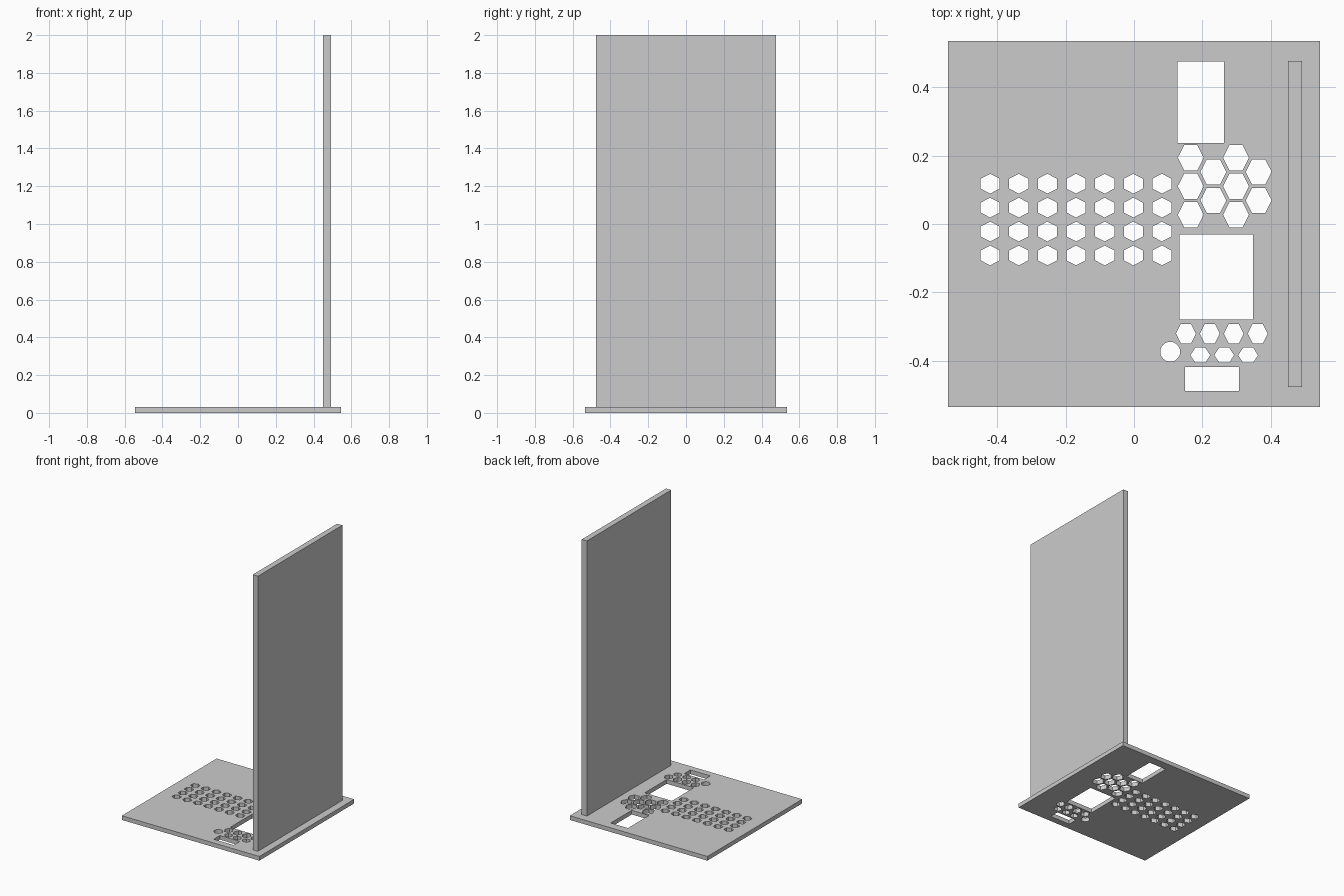
import bpy
import math

if "Cube" in bpy.data.objects:
    bpy.data.objects.remove(bpy.data.objects["Cube"])

BASE_T = 0.03  # base plate thickness

grey = bpy.data.materials.new("plain grey")
grey.diffuse_color = (0.6, 0.6, 0.6, 1)
grey.use_nodes = True
grey.node_tree.nodes["Principled BSDF"].inputs["Base Color"].default_value = grey.diffuse_color


def rect(x0, x1, y0, y1):
    return [(x0, y0), (x1, y0), (x1, y1), (x0, y1)]


def hexagon(x, y, w, h, pointed=False):
    """Hexagon with half width w and half height h, a point up or a flat up."""
    if pointed:
        return [(x, y + h), (x - w, y + h / 2), (x - w, y - h / 2),
                (x, y - h), (x + w, y - h / 2), (x + w, y + h / 2)]
    return [(x + w, y), (x + w / 2, y + h), (x - w / 2, y + h),
            (x - w, y), (x - w / 2, y - h), (x + w / 2, y - h)]


def circle(x, y, r, n=32):
    return [(x + r * math.cos(2 * math.pi * i / n),
             y + r * math.sin(2 * math.pi * i / n)) for i in range(n)]


def plate(name, outlines, thickness):
    """Flat plate standing on z = 0; the first outline is the rim, the rest are holes."""
    curve = bpy.data.curves.new(name, 'CURVE')
    curve.dimensions = '2D'
    curve.fill_mode = 'BOTH'
    curve.extrude = thickness / 2
    for pts in outlines:
        s = curve.splines.new('POLY')
        s.points.add(len(pts) - 1)
        for p, (x, y) in zip(s.points, pts):
            p.co = (x, y, 0, 1)
        s.use_cyclic_u = True
        s.use_smooth = False
    curve.materials.append(grey)
    obj = bpy.data.objects.new(name, curve)
    obj.location.z = thickness / 2
    bpy.context.scene.collection.objects.link(obj)
    bpy.ops.object.select_all(action='DESELECT')
    obj.select_set(True)
    bpy.context.view_layer.objects.active = obj
    bpy.ops.object.convert(target='MESH')
    return bpy.context.object


# Rectangular windows and the round hole
holes = [rect(0.127, 0.264, 0.237, 0.475),
         rect(0.133, 0.349, -0.279, -0.031),
         rect(0.150, 0.308, -0.489, -0.419),
         circle(0.106, -0.374, 0.029)]

# Grid of small holes
for i in range(7):
    for j in range(4):
        holes.append(hexagon(-0.421 + 0.0838 * i, 0.118 - 0.07 * j, 0.028, 0.029, True))

# Honeycomb of large holes
for i in range(4):
    for j in range(3 - i % 2):
        holes.append(hexagon(0.166 + 0.0663 * i, 0.194 - 0.0835 * j - 0.0415 * (i % 2),
                             0.038, 0.037))

# Two staggered rows near the front edge
for i in range(4):
    holes.append(hexagon(0.152 + 0.07 * i, -0.321, 0.029, 0.029))
for i in range(3):
    holes.append(hexagon(0.194 + 0.07 * i, -0.384, 0.029, 0.022))

plate("base_plate", [rect(-0.545, 0.545, -0.536, 0.536)] + holes, BASE_T)

# Upright panel
panel = plate("upright_panel", [rect(0.451, 0.492, -0.477, 0.477)], 2 - BASE_T)
panel.location.z += BASE_T
